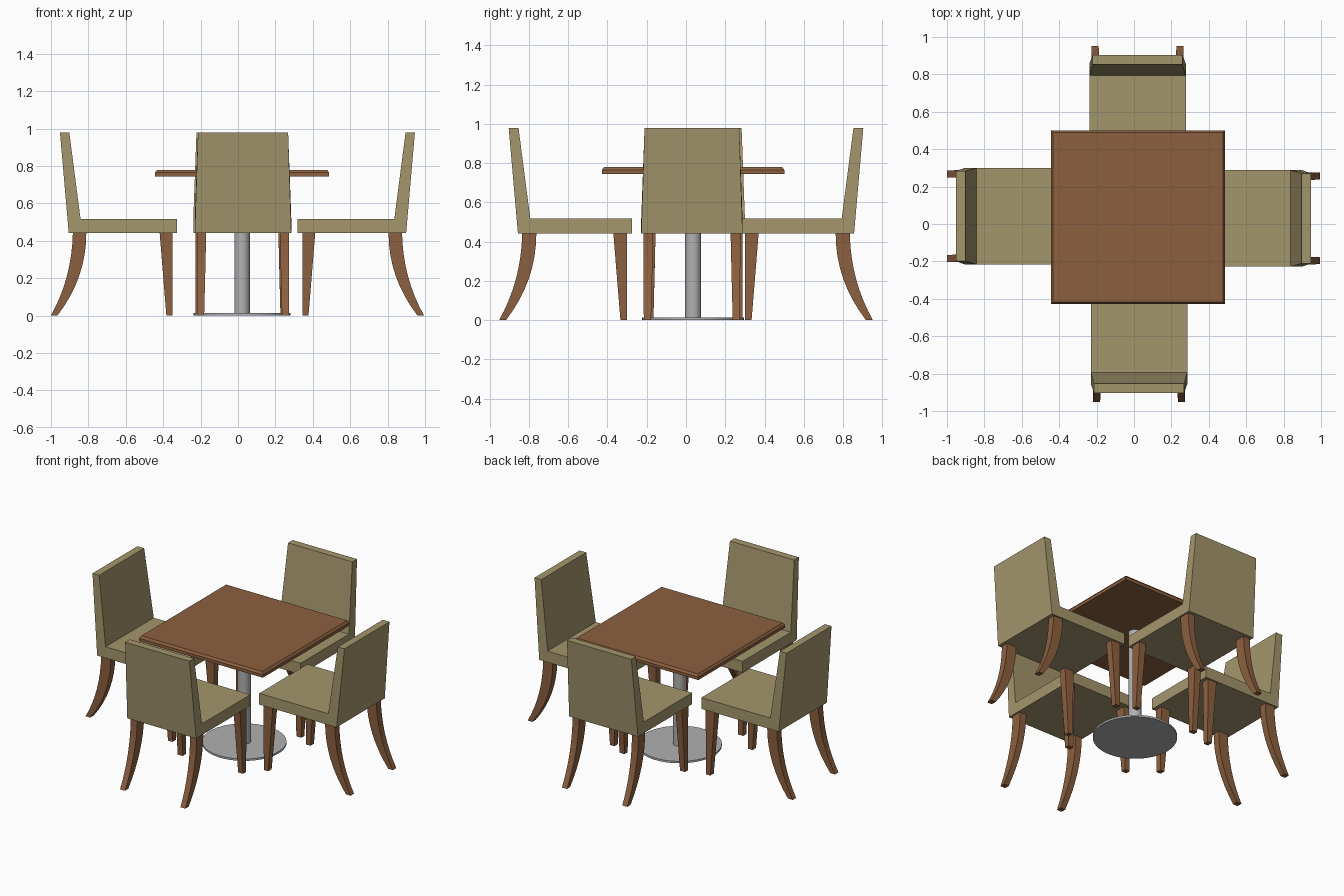
import bpy, bmesh
from math import radians
from mathutils import Matrix, Vector

if "Cube" in bpy.data.objects:
    bpy.data.objects.remove(bpy.data.objects["Cube"], do_unlink=True)


def material(name, rgb):
    mat = bpy.data.materials.new(name)
    mat.use_nodes = True
    mat.diffuse_color = (*rgb, 1)
    mat.node_tree.nodes["Principled BSDF"].inputs["Base Color"].default_value = (*rgb, 1)
    return mat


FABRIC = material("olive_fabric", (0.37, 0.305, 0.152))
WOOD = material("brown_wood", (0.265, 0.118, 0.051))
METAL = material("grey_metal", (0.44, 0.44, 0.44))


def add_object(name, bm, mat, matrix=Matrix(), smooth=False):
    bmesh.ops.recalc_face_normals(bm, faces=bm.faces)
    mesh = bpy.data.meshes.new(name)
    bm.to_mesh(mesh)
    bm.free()
    mesh.materials.append(mat)
    obj = bpy.data.objects.new(name, mesh)
    bpy.context.collection.objects.link(obj)
    obj.matrix_world = matrix
    if smooth:
        bpy.ops.object.select_all(action="DESELECT")
        obj.select_set(True)
        bpy.context.view_layer.objects.active = obj
        bpy.ops.object.shade_smooth_by_angle(angle=radians(35))
    return obj


def loft(rings):
    """Skin a list of equal closed rings and cap both ends."""
    bm = bmesh.new()
    loops = [[bm.verts.new(p) for p in ring] for ring in rings]
    n = len(loops[0])
    for a, b in zip(loops, loops[1:]):
        for i in range(n):
            j = (i + 1) % n
            bm.faces.new((a[i], a[j], b[j], b[i]))
    bm.faces.new(loops[0])
    bm.faces.new(loops[-1])
    return bm


def rect(x0, x1, y0, y1, z):
    return [(x0, y0, z), (x1, y0, z), (x1, y1, z), (x0, y1, z)]


def bezier(pts, t):
    a, b, c = (Vector(p) for p in pts)
    return a * (1 - t) ** 2 + b * 2 * t * (1 - t) + c * t * t


# Chair: L-shaped upholstery profile as (distance from table, height)
SEAT_PROFILE = [(0.322, 0.442), (0.902, 0.442), (0.949, 0.98),
                (0.899, 0.98), (0.839, 0.518), (0.322, 0.518)]


def half_width(z):
    return 0.258 if z < 0.6 else 0.241


def build_chair(name, matrix):
    sides = [[(s * half_width(z), -d, z) for d, z in SEAT_PROFILE] for s in (-1, 1)]
    add_object(name + "_upholstery", loft(sides), FABRIC, matrix)

    for side, s in (("right", -1), ("left", 1)):
        # Tapered straight front leg
        rings = [rect(s * 0.247, s * 0.197, -0.416, -0.347, 0.443),
                 rect(s * 0.245, s * 0.208, -0.38, -0.347, 0)]
        add_object(f"{name}_{side}_front_leg", loft(rings), WOOD, matrix)

        # Swept sabre back leg
        rings = []
        for k in range(9):
            t = k / 8
            near = bezier([(0.808, 0.443), (0.808, 0.2), (0.963, 0)], t)
            far = bezier([(0.88, 0.443), (0.885, 0.2), (0.998, 0)], t)
            inner = 0.197 + 0.011 * t
            outer = 0.247 - 0.002 * t
            rings.append([(s * outer, -far.x, far.y), (s * inner, -far.x, far.y),
                          (s * inner, -near.x, near.y), (s * outer, -near.x, near.y)])
        add_object(f"{name}_{side}_back_leg", loft(rings), WOOD, matrix)


# Four chairs, turned around the table
for name, x, y, angle in (("front_chair", 0.027, 0.046, 0),
                          ("left_chair", -0.003, 0.03, 90),
                          ("back_chair", 0.019, -0.046, 180),
                          ("right_chair", -0.003, 0.042, 270)):
    build_chair(name, Matrix.Translation((x, y, 0)) @ Matrix.Rotation(radians(angle), 4, "Z"))

# Square table top with a chamfered upper edge
TABLE = Matrix.Translation((0.022, 0.036, 0))
slab = [rect(-h, h, -h, h, z) for h, z in ((0.465, 0.745), (0.465, 0.765), (0.454, 0.78))]
add_object("table_top", loft(slab), WOOD, TABLE)


# Round pedestal column and foot disc
def cylinder(name, radius, z0, z1):
    bm = bmesh.new()
    bmesh.ops.create_cone(bm, cap_ends=True, segments=48, radius1=radius, radius2=radius,
                          depth=z1 - z0, matrix=Matrix.Translation((0, 0, (z0 + z1) / 2)))
    add_object(name, bm, METAL, TABLE, smooth=True)


cylinder("table_column", 0.041, 0.012, 0.746)
cylinder("table_base", 0.259, 0, 0.013)
